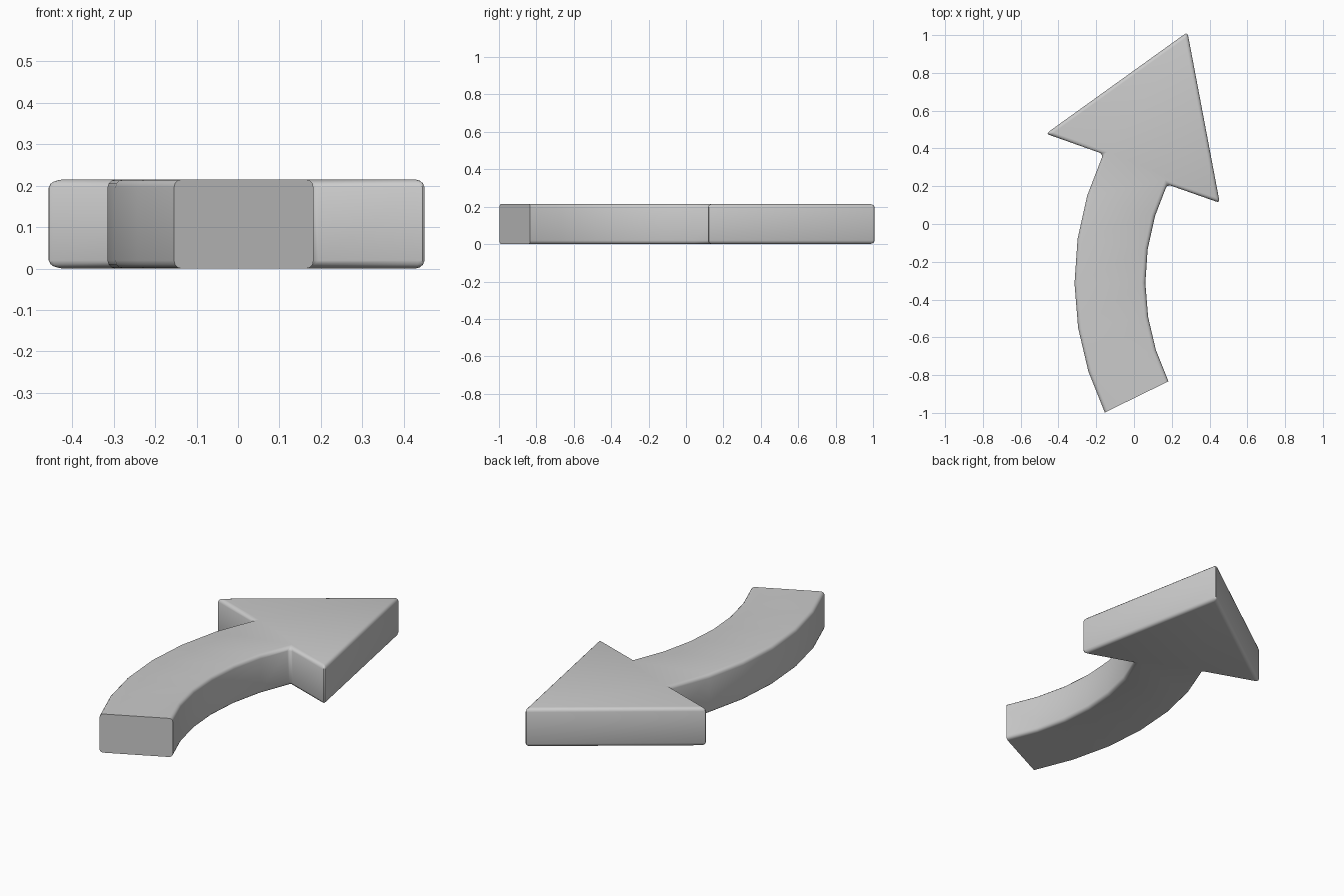
import bpy, bmesh
from math import radians, cos, sin

if "Cube" in bpy.data.objects:
    bpy.data.objects.remove(bpy.data.objects["Cube"])

HEIGHT, BEVEL, STEPS = 0.215, 0.02, 6
CX, CY = 1.26, -0.305          # centre of the shaft's curve
R_OUT, R_IN = 1.575, 1.2

bm = bmesh.new()

def arc(radius, i):
    t = radians(26.1 + (-25.4 - 26.1) * i / STEPS)
    return bm.verts.new((CX - radius * cos(t), CY - radius * sin(t), 0))

# Curved shaft as a strip of quads
outer = [arc(R_OUT, i) for i in range(STEPS + 1)]
inner = [arc(R_IN, i) for i in range(STEPS + 1)]
for i in range(STEPS):
    bm.faces.new((outer[i], inner[i], inner[i + 1], outer[i + 1]))

# Triangular head
right, tip, left = [bm.verts.new((x, y, 0)) for x, y in
                    ((0.454, 0.112), (0.283, 1.016), (-0.466, 0.478))]
bm.faces.new((inner[-1], right, tip, left, outer[-1]))

# Thicken into a slab
ext = bmesh.ops.extrude_face_region(bm, geom=bm.faces[:])
bmesh.ops.translate(bm, vec=(0, 0, HEIGHT),
                    verts=[g for g in ext["geom"] if isinstance(g, bmesh.types.BMVert)])
bmesh.ops.recalc_face_normals(bm, faces=bm.faces[:])

# Round the rims and head corners, leaving the tail cut crisp
bm.normal_update()
tail = min((f for f in bm.faces if abs(f.normal.z) < 0.5),
           key=lambda f: f.calc_center_median().y)
corners = [v.co.xy.copy() for v in (right, tip, left, outer[-1], inner[-1])]
edges = []
for e in bm.edges:
    if e in tail.edges:
        continue
    a, b = e.verts
    vertical = abs(a.co.z - b.co.z) > 0.1
    if vertical and any((a.co.xy - c).length < 1e-4 for c in corners):
        edges.append(e)
    elif not vertical and e.calc_face_angle(0) > 1:
        edges.append(e)
bmesh.ops.bevel(bm, geom=edges, offset=BEVEL, offset_type='OFFSET',
                segments=3, profile=0.5, affect='EDGES', clamp_overlap=True)

mesh = bpy.data.meshes.new("curved_arrow")
bm.to_mesh(mesh)
bm.free()
arrow = bpy.data.objects.new("curved_arrow", mesh)
bpy.context.collection.objects.link(arrow)
bpy.context.view_layer.objects.active = arrow
arrow.select_set(True)
bpy.ops.object.shade_smooth_by_angle(angle=radians(40))
